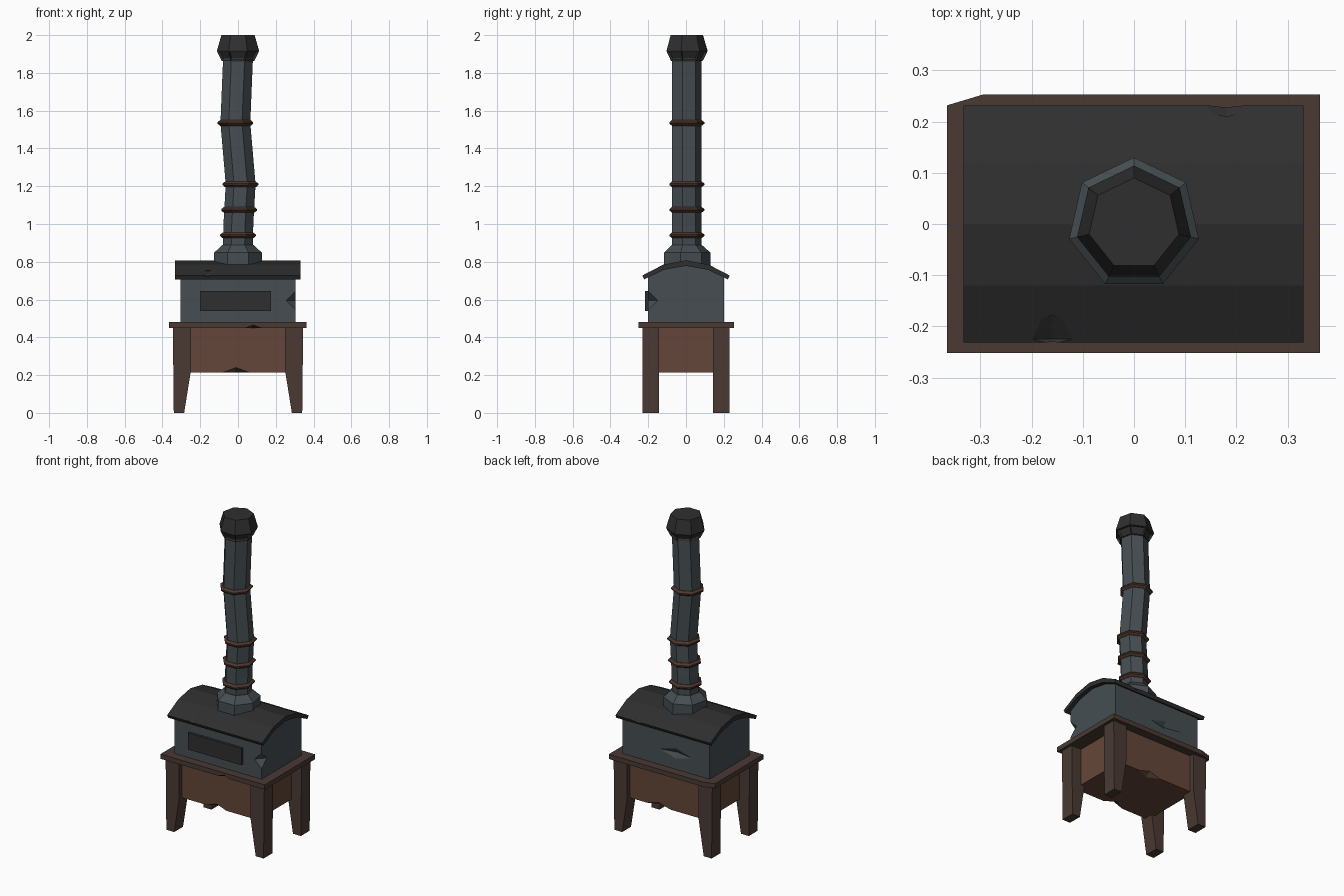
import bpy, bmesh, math
from mathutils import Vector

if "Cube" in bpy.data.objects:
    bpy.data.objects.remove(bpy.data.objects["Cube"])


def material(name, rgb):
    m = bpy.data.materials.new(name)
    m.diffuse_color = (*rgb, 1)
    m.use_nodes = True
    m.node_tree.nodes["Principled BSDF"].inputs["Base Color"].default_value = m.diffuse_color
    return m


STEEL = material("steel", (0.061, 0.076, 0.084))
SOOT = material("soot_black", (0.028, 0.028, 0.028))
RUST = material("rust_panel", (0.127, 0.062, 0.041))
BROWN = material("dark_brown", (0.068, 0.042, 0.034))
BAND = material("band_brown", (0.080, 0.038, 0.026))


def finish(name, bm, mat):
    bmesh.ops.recalc_face_normals(bm, faces=bm.faces[:])
    me = bpy.data.meshes.new(name)
    bm.to_mesh(me)
    bm.free()
    ob = bpy.data.objects.new(name, me)
    bpy.context.collection.objects.link(ob)
    if mat:
        me.materials.append(mat)
    return ob


def prism(name, pts, axis, a, b, mat):
    """Extrude a 2D profile along an axis from a to b."""
    def place(p, t):
        c = list(p)
        c.insert(axis, t)
        return c
    bm = bmesh.new()
    f = bm.faces.new([bm.verts.new(place(p, a)) for p in pts])
    new = bmesh.ops.extrude_face_region(bm, geom=[f])["geom"]
    shift = Vector(place((0, 0), b - a))
    bmesh.ops.translate(bm, vec=shift, verts=[v for v in new if isinstance(v, bmesh.types.BMVert)])
    return finish(name, bm, mat)


def box(name, x, y, z, mat):
    return prism(name, [(x[0], y[0]), (x[1], y[0]), (x[1], y[1]), (x[0], y[1])], 2, *z, mat)


def loft(name, rings, mat, sides=7, vents=None):
    """Seven-sided tube through (x, z, radius) rings, vents = band of faces to recess."""
    bm = bmesh.new()
    loops = []
    for x, z, r in rings:
        loops.append([bm.verts.new((x + r * math.cos(math.pi / 2 + math.tau * i / sides),
                                    r * math.sin(math.pi / 2 + math.tau * i / sides), z))
                      for i in range(sides)])
    recess = []
    for k, (lo, hi) in enumerate(zip(loops, loops[1:])):
        for i in range(sides):
            j = (i + 1) % sides
            f = bm.faces.new((lo[i], lo[j], hi[j], hi[i]))
            if k == vents:
                recess.append(f)
    bm.faces.new(loops[0][::-1])
    bm.faces.new(loops[-1])
    if recess:
        bm.normal_update()
        bmesh.ops.inset_individual(bm, faces=recess, thickness=0.009, depth=-0.012)
    return finish(name, bm, mat)


def dent(ob, centre, size):
    """Knock a faceted dent into a part with a stretched octahedron."""
    bm = bmesh.new()
    for i in range(3):
        for s in (-1, 1):
            p = Vector(centre)
            p[i] += s * size[i]
            bm.verts.new(p)
    bmesh.ops.convex_hull(bm, input=bm.verts[:])
    cutter = finish("dent_cutter", bm, None)
    cutter.hide_render = True
    mod = ob.modifiers.new("dent", "BOOLEAN")
    mod.operation = "DIFFERENCE"
    mod.solver = "EXACT"
    mod.object = cutter
    bpy.context.view_layer.objects.active = ob
    bpy.ops.object.modifier_apply(modifier=mod.name)
    bpy.data.objects.remove(cutter)


# Four legs, tapering inwards at the foot
LEG = [(0.34, 0), (0.285, 0), (0.25, 0.22), (0.25, 0.455), (0.345, 0.455)]
for sx, side in ((-1, "left"), (1, "right")):
    for sy, end in ((-1, "front"), (1, "back")):
        prism(f"{end}_{side}_leg", [(sx * x, z) for x, z in LEG], 1, sy * 0.142, sy * 0.23, BROWN)

# Ash box hung between the legs
ash = box("ash_box", (-0.275, 0.275), (-0.2, 0.2), (0.215, 0.455), RUST)
dent(ash, (-0.01, -0.205, 0.21), (0.09, 0.06, 0.033))
dent(ash, (0.05, 0.205, 0.21), (0.11, 0.05, 0.03))

# Base slab with one broken corner
slab = prism("base_slab", [(-0.365, -0.252), (0.363, -0.252), (0.363, 0.253),
                           (-0.295, 0.253), (-0.365, 0.232)], 2, 0.45, 0.48, BROWN)
dent(slab, (0.08, -0.255, 0.447), (0.055, 0.04, 0.02))

# Firebox with arched top
body = prism("firebox", [(-0.2, 0.48), (-0.2, 0.725), (-0.115, 0.765), (0, 0.785),
                         (0.115, 0.765), (0.2, 0.725), (0.2, 0.48)], 0, -0.305, 0.305, STEEL)
dent(body, (0.312, -0.212, 0.595), (0.068, 0.07, 0.068))
dent(body, (-0.07, 0.205, 0.58), (0.14, 0.025, 0.04))

# Door panel
box("door_panel", (-0.2, 0.175), (-0.216, -0.195), (0.54, 0.645), SOOT)

# Arched roof plate
upper = [(-0.232, 0.727), (-0.12, 0.785), (0, 0.808), (0.12, 0.785), (0.232, 0.727)]
lower = [(0.222, 0.707), (0.115, 0.758), (0, 0.778), (-0.115, 0.758), (-0.222, 0.707)]
roof = prism("roof_plate", upper + lower, 0, -0.333, 0.331, SOOT)
dent(roof, (-0.16, -0.225, 0.752), (0.11, 0.05, 0.033))
dent(roof, (0.18, 0.24, 0.735), (0.085, 0.035, 0.025))

# Flue: collar, bent pipe, bands and cap
loft("flue_collar", [(0, 0.78, 0.13), (0, 0.848, 0.13), (0, 0.888, 0.085)], STEEL)
loft("flue_pipe", [(0, 0.87, 0.081), (0.002, 1.0, 0.081), (0.014, 1.21, 0.081),
                   (-0.014, 1.535, 0.081), (0, 1.875, 0.081)], STEEL)
for n, (x, z) in enumerate([(0, 0.94), (0.006, 1.075), (0.013, 1.21), (-0.014, 1.535)], 1):
    loft(f"flue_band_{n}", [(x, z - 0.015, 0.083), (x, z - 0.004, 0.097),
                            (x, z + 0.004, 0.097), (x, z + 0.015, 0.083)], BAND)
loft("flue_cap", [(0, 1.863, 0.088), (0, 1.91, 0.112), (0, 1.918, 0.114), (0, 2.0, 0.09)],
     SOOT, vents=0)
